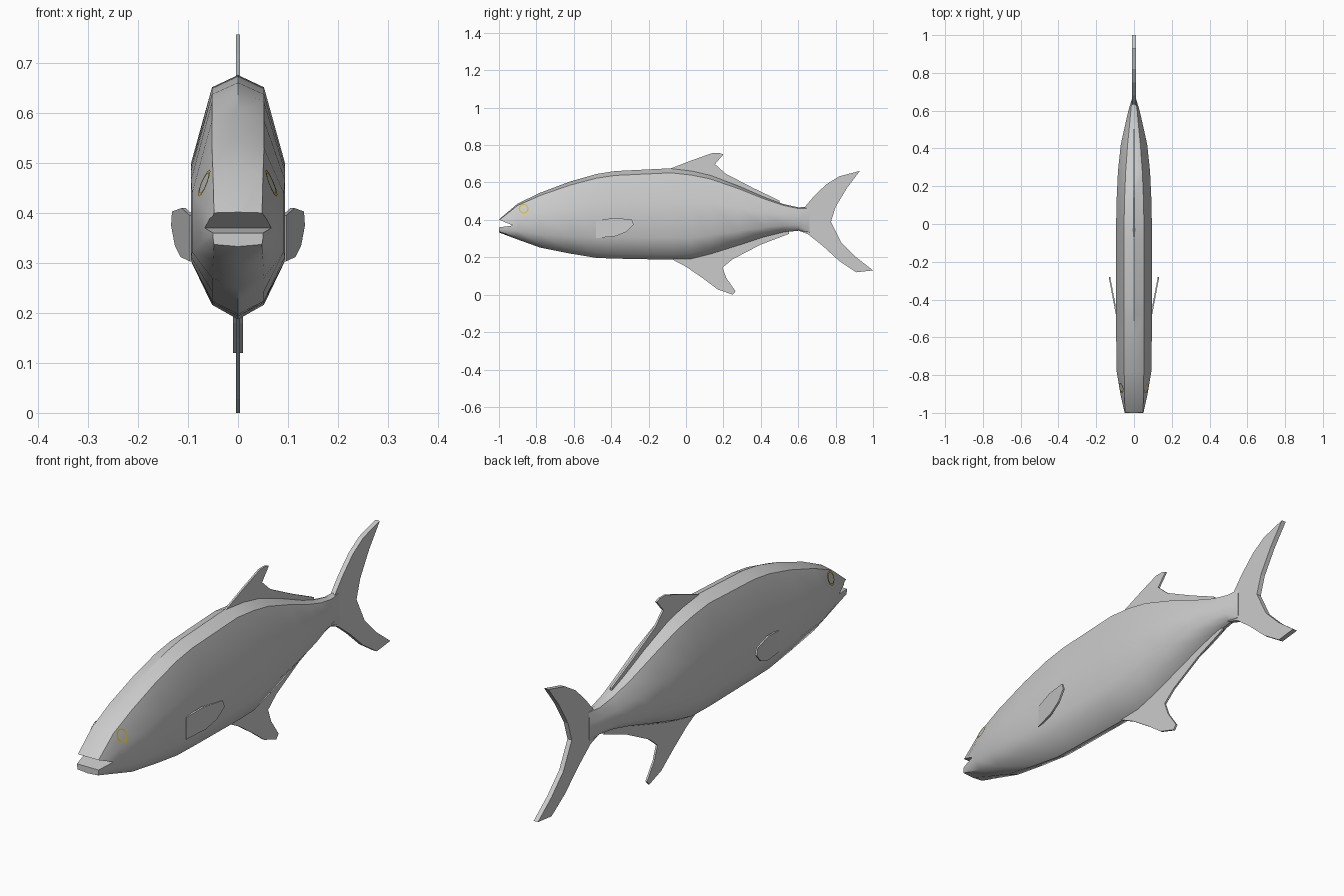
import bpy, bmesh, math
from mathutils import Vector
from mathutils.bvhtree import BVHTree

if "Cube" in bpy.data.objects:
    bpy.data.objects.remove(bpy.data.objects["Cube"])


def material(name, rgb):
    m = bpy.data.materials.new(name)
    m.diffuse_color = (*rgb, 1)
    m.use_nodes = True
    m.node_tree.nodes["Principled BSDF"].inputs["Base Color"].default_value = m.diffuse_color
    return m


GREY = material("silver grey", (0.6, 0.6, 0.6))
GOLD = material("eye gold", (0.62, 0.5, 0.06))


def make(name, verts, faces, mat, fix_normals=True):
    mesh = bpy.data.meshes.new(name)
    bm = bmesh.new()
    vs = [bm.verts.new(v) for v in verts]
    for f in faces:
        bm.faces.new([vs[i] for i in f])
    if fix_normals:
        bmesh.ops.recalc_face_normals(bm, faces=bm.faces)
    bm.to_mesh(mesh)
    bm.free()
    mesh.materials.append(mat)
    ob = bpy.data.objects.new(name, mesh)
    bpy.context.collection.objects.link(ob)
    return ob


def plate(name, outline, half, x_of=lambda y, z: 0.0, mat=GREY):
    """Flat fin: a y-z outline given thickness in x, optionally leaning."""
    n = len(outline)
    verts = [(x_of(y, z) + s * half, y, z) for s in (-1, 1) for y, z in outline]
    faces = [list(range(n)), list(range(n, 2 * n))]
    faces += [(i, (i + 1) % n, n + (i + 1) % n, n + i) for i in range(n)]
    return make(name, verts, faces, mat)


def smooth(ob, angle):
    bpy.ops.object.select_all(action='DESELECT')
    ob.select_set(True)
    bpy.context.view_layer.objects.active = ob
    bpy.ops.object.shade_smooth_by_angle(angle=math.radians(angle))


# Body: lofted ten-sided sections (y, top z, bottom z, half width, shoulder half width)
stations = [
    (-1.00, 0.402, 0.333, 0.050, 0.048),
    (-0.90, 0.487, 0.295, 0.072, 0.050),
    (-0.78, 0.545, 0.252, 0.092, 0.052),
    (-0.62, 0.605, 0.220, 0.094, 0.052),
    (-0.48, 0.645, 0.197, 0.094, 0.052),
    (-0.38, 0.661, 0.193, 0.094, 0.052),
    (-0.08, 0.676, 0.187, 0.094, 0.052),
    (0.03, 0.663, 0.190, 0.094, 0.052),
    (0.13, 0.640, 0.215, 0.092, 0.050),
    (0.28, 0.583, 0.262, 0.085, 0.044),
    (0.42, 0.522, 0.308, 0.070, 0.034),
    (0.52, 0.485, 0.333, 0.048, 0.024),
    (0.60, 0.467, 0.342, 0.030, 0.017),
    (0.66, 0.470, 0.325, 0.012, 0.010),
]
verts = []
for y, zt, zb, w, ws in stations:
    h = zt - zb
    half = [(ws, 0.05), (w, 0.36), (w, 0.76), (ws, 0.94)]
    ring = [(0, 0)] + half + [(0, 1)] + [(-x, t) for x, t in reversed(half)]
    verts += [(x, y, zt - t * h) for x, t in ring]
N = 10
faces = [list(range(N)), list(range(len(verts) - N, len(verts)))]
for k in range(len(stations) - 1):
    for i in range(N):
        j = (i + 1) % N
        faces.append((k * N + i, k * N + j, (k + 1) * N + j, (k + 1) * N + i))
body = make("body", verts, faces, GREY)

# Eye surface lookup, taken from the closed body
tree = BVHTree.FromPolygons([Vector(v) for v in verts], faces)

# Open mouth: wedge cut from the snout
cutter = plate("mouth_cutter", [(-0.925, 0.37), (-1.04, 0.418), (-1.04, 0.357), (-1.0, 0.36)], 0.2)
cutter.hide_render = True
mod = body.modifiers.new("mouth", 'BOOLEAN')
mod.operation = 'DIFFERENCE'
mod.solver = 'EXACT'
mod.object = cutter
bpy.context.view_layer.objects.active = body
bpy.ops.object.modifier_apply(modifier=mod.name)
bpy.data.objects.remove(cutter)
smooth(body, 40)

# Fins on the centre line
plate("dorsal_fin", [
    (-0.09, 0.672), (0.03, 0.718), (0.14, 0.757), (0.18, 0.757), (0.20, 0.750),
    (0.155, 0.698), (0.21, 0.648), (0.36, 0.570), (0.50, 0.503), (0.50, 0.46),
    (0.2, 0.58), (-0.05, 0.64)], 0.004)
plate("anal_fin", [
    (-0.08, 0.192), (0.0, 0.150), (0.09, 0.088), (0.17, 0.028), (0.25, 0.0),
    (0.265, 0.018), (0.215, 0.090), (0.195, 0.145), (0.25, 0.190), (0.40, 0.268),
    (0.55, 0.325), (0.55, 0.36), (0.2, 0.28), (0.0, 0.23)], 0.004)
plate("tail_fin", [
    (0.58, 0.46), (0.63, 0.463), (0.68, 0.522), (0.75, 0.590), (0.82, 0.633), (0.93, 0.662),
    (0.86, 0.570), (0.80, 0.470), (0.775, 0.390), (0.83, 0.280), (0.91, 0.200), (1.0, 0.130),
    (0.91, 0.120), (0.82, 0.180), (0.73, 0.262), (0.65, 0.325), (0.58, 0.35)], 0.010)

# Paired side fins and eye rings
for s, side in ((1, "left"), (-1, "right")):
    plate(side + "_pectoral_fin", [
        (-0.48, 0.395), (-0.39, 0.410), (-0.29, 0.403), (-0.28, 0.375),
        (-0.32, 0.335), (-0.38, 0.312), (-0.48, 0.303)], 0.004,
        lambda y, z: s * (0.092 + 0.19 * (y + 0.48)))

    pts = []
    for r in (0.027, 0.020):
        for i in range(12):
            a = math.tau * i / 12
            origin = Vector((s, -0.868 + r * math.cos(a), 0.460 + r * math.sin(a)))
            hit = tree.ray_cast(origin, Vector((-s, 0, 0)))[0]
            if hit is None:
                origin.x = s * 0.05
                hit = tree.find_nearest(origin)[0]
            pts.append(hit + Vector((s * 0.004, 0, 0)))
    quads = [(i, (i + 1) % 12, 12 + (i + 1) % 12, 12 + i) for i in range(12)]
    if s < 0:
        quads = [q[::-1] for q in quads]
    make(side + "_eye_ring", pts, quads, GOLD, fix_normals=False)
